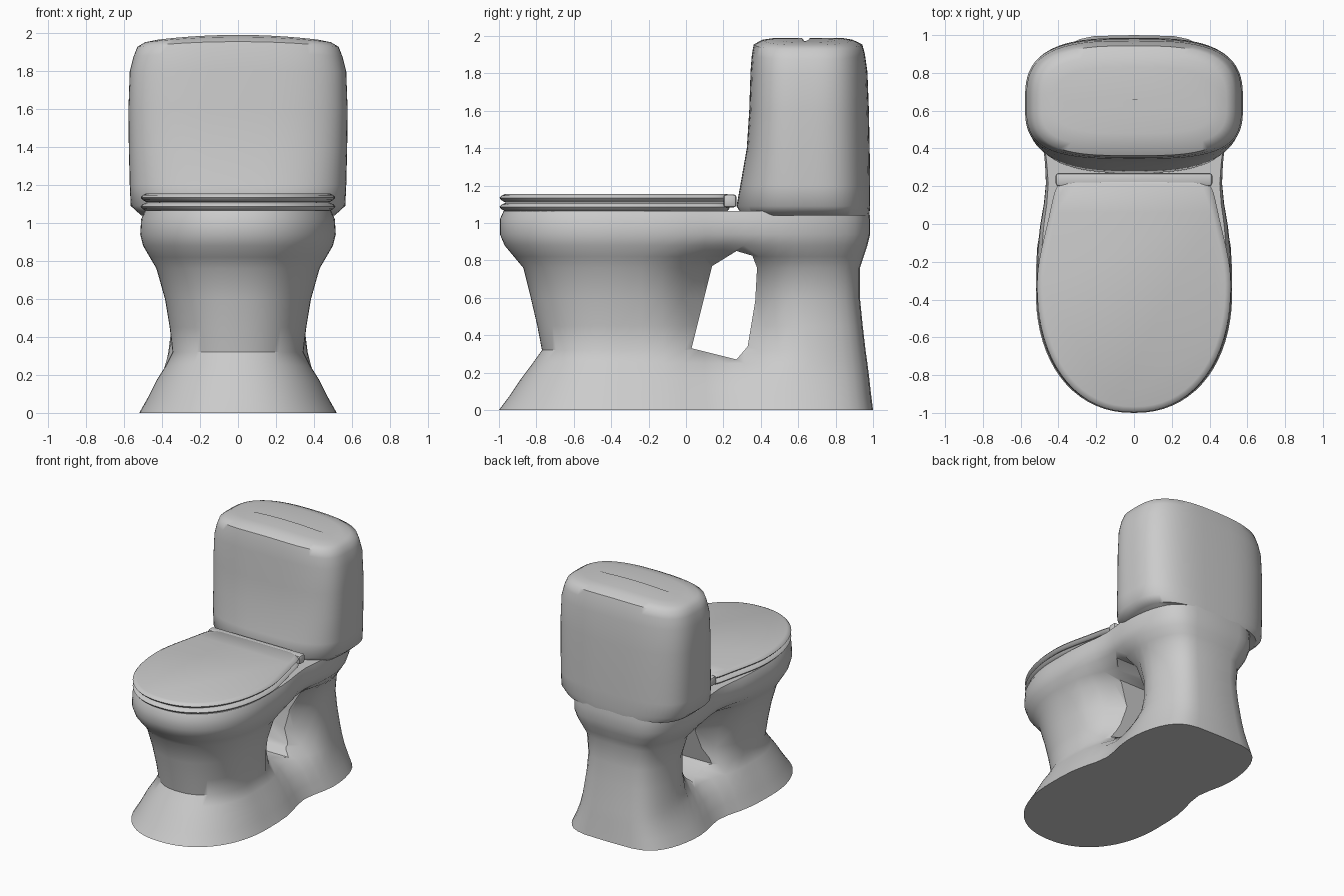
import bpy, bmesh, math
from mathutils import Vector

if "Cube" in bpy.data.objects:
    bpy.data.objects.remove(bpy.data.objects["Cube"])

N = 36  # steps from front to back along one side of an outline


def outline(z, yf, yb, wf, wb, ym, nf, nb, pinch=0.0, arch=0.0):
    """Closed rounded outline: front yf, back yb, half-widths wf/wb, widest at ym."""
    side = []
    for i in range(N + 1):
        u = -math.cos(math.pi * i / N)
        n = nf if u < 0 else nb
        x = max(0.0, 1 - abs(u) ** n) ** (1 / n)
        y = ym + u * ((ym - yf) if u < 0 else (yb - ym))
        t = max(0.0, u)
        x *= wf + (wb - wf) * t * t * (3 - 2 * t)
        x *= 1 - pinch * math.exp(-((y - 0.21) / 0.22) ** 2)
        side.append(Vector((x, y, z - arch * (x / 0.5) ** 2)))
    return side + [Vector((-p.x, p.y, p.z)) for p in side[-2:0:-1]]


def new_object(name, bm):
    bmesh.ops.recalc_face_normals(bm, faces=bm.faces)
    me = bpy.data.meshes.new(name)
    bm.to_mesh(me)
    bm.free()
    ob = bpy.data.objects.new(name, me)
    bpy.context.collection.objects.link(ob)
    return ob


def loft(name, rings):
    bm = bmesh.new()
    loops = [[bm.verts.new(p) for p in r] for r in rings]
    for a, b in zip(loops, loops[1:]):
        for i in range(len(a)):
            j = (i + 1) % len(a)
            bm.faces.new((a[i], a[j], b[j], b[i]))
    bm.faces.new(loops[0])
    bm.faces.new(loops[-1])
    return new_object(name, bm)


def smooth(ob, angle):
    bpy.ops.object.select_all(action='DESELECT')
    ob.select_set(True)
    bpy.context.view_layer.objects.active = ob
    bpy.ops.object.shade_smooth_by_angle(angle=math.radians(angle))


# Body: foot, pedestal, rear column and bowl as one pinched loft
body_rows = [  # z, front, back, front width, back width, pinch
    (0.00, -1.00, 1.00, 0.52, 0.52, 0.14),
    (0.08, -0.94, 0.99, 0.475, 0.48, 0.14),
    (0.17, -0.88, 0.98, 0.43, 0.44, 0.17),
    (0.25, -0.82, 0.97, 0.38, 0.42, 0.30),
    (0.32, -0.77, 0.96, 0.345, 0.41, 0.55),
    (0.45, -0.795, 0.945, 0.36, 0.39, 0.80),
    (0.60, -0.83, 0.93, 0.385, 0.38, 0.80),
    (0.76, -0.87, 0.93, 0.43, 0.40, 0.50),
    (0.82, -0.92, 0.95, 0.465, 0.44, 0.25),
    (0.88, -0.97, 0.97, 0.50, 0.48, 0.12),
    (0.94, -0.995, 0.985, 0.515, 0.50, 0.08),
    (1.02, -0.995, 0.985, 0.51, 0.505, 0.08),
    (1.065, -0.975, 0.98, 0.49, 0.505, 0.08),
]
body = loft("bowl_body", [outline(z, f, b, wf, wb, -0.35, 2.2, 4.5, p)
                          for z, f, b, wf, wb, p in body_rows])

# Opening between the pedestal and the rear column
hole = [(0.03, 0.33), (0.27, 0.27), (0.33, 0.34), (0.37, 0.58), (0.38, 0.76),
        (0.355, 0.825), (0.27, 0.85), (0.14, 0.77)]
bm = bmesh.new()
face = bm.faces.new([bm.verts.new((-0.8, y, z)) for y, z in hole])
ext = bmesh.ops.extrude_face_region(bm, geom=[face])
bmesh.ops.translate(bm, vec=(1.6, 0, 0),
                    verts=[v for v in ext["geom"] if isinstance(v, bmesh.types.BMVert)])
cutter = new_object("opening_cutter", bm)
cutter.hide_render = True
mod = body.modifiers.new("opening", 'BOOLEAN')
mod.operation, mod.solver, mod.object = 'DIFFERENCE', 'EXACT', cutter
bpy.context.view_layer.objects.active = body
bpy.ops.object.modifier_apply(modifier=mod.name)
bpy.data.objects.remove(cutter)
smooth(body, 42)

# Tank with softly arched top
tank_rows = [  # z, front, back, half-width, front exponent, arch
    (1.04, 0.30, 0.98, 0.51, 2.8, 0),
    (1.09, 0.27, 0.985, 0.565, 2.8, 0),
    (1.20, 0.29, 0.985, 0.57, 3.0, 0),
    (1.40, 0.325, 0.982, 0.575, 3.2, 0),
    (1.60, 0.338, 0.978, 0.577, 3.3, 0),
    (1.81, 0.345, 0.97, 0.57, 3.3, 0.01),
    (1.90, 0.352, 0.957, 0.55, 3.3, 0.02),
    (1.955, 0.362, 0.943, 0.53, 3.3, 0.025),
    (1.98, 0.41, 0.89, 0.49, 3.3, 0.03),
    (1.99, 0.48, 0.83, 0.42, 3.3, 0.035),
    (1.99, 0.62, 0.66, 0.38, 3.3, 0.035),
]
tank = loft("tank", [outline(z, f, b, w, w, 0.64, nf, 3.1, 0, a)
                     for z, f, b, w, nf, a in tank_rows])
smooth(tank, 50)

# Seat and lid: matching slabs with pinched edges
for name, z in (("seat", 1.062), ("lid", 1.110)):
    rows = [(0.0, 0.03), (0.012, 0.01), (0.024, 0.0), (0.036, 0.01), (0.045, 0.03)]
    slab = loft(name, [outline(z + dz, -0.997 + d, 0.235 - d / 2, 0.513 - d, 0.425 - d,
                               -0.32, 2.2, 12) for dz, d in rows])
    smooth(slab, 50)

# Hinge bar behind the lid
bm = bmesh.new()
bmesh.ops.create_cube(bm, size=1)
bmesh.ops.scale(bm, vec=(0.83, 0.07, 0.07), verts=bm.verts)
bmesh.ops.translate(bm, vec=(0, 0.235, 1.118), verts=bm.verts)
bmesh.ops.bevel(bm, geom=bm.edges[:], offset=0.016, segments=2, affect='EDGES', profile=0.5)
smooth(new_object("hinge_bar", bm), 40)
